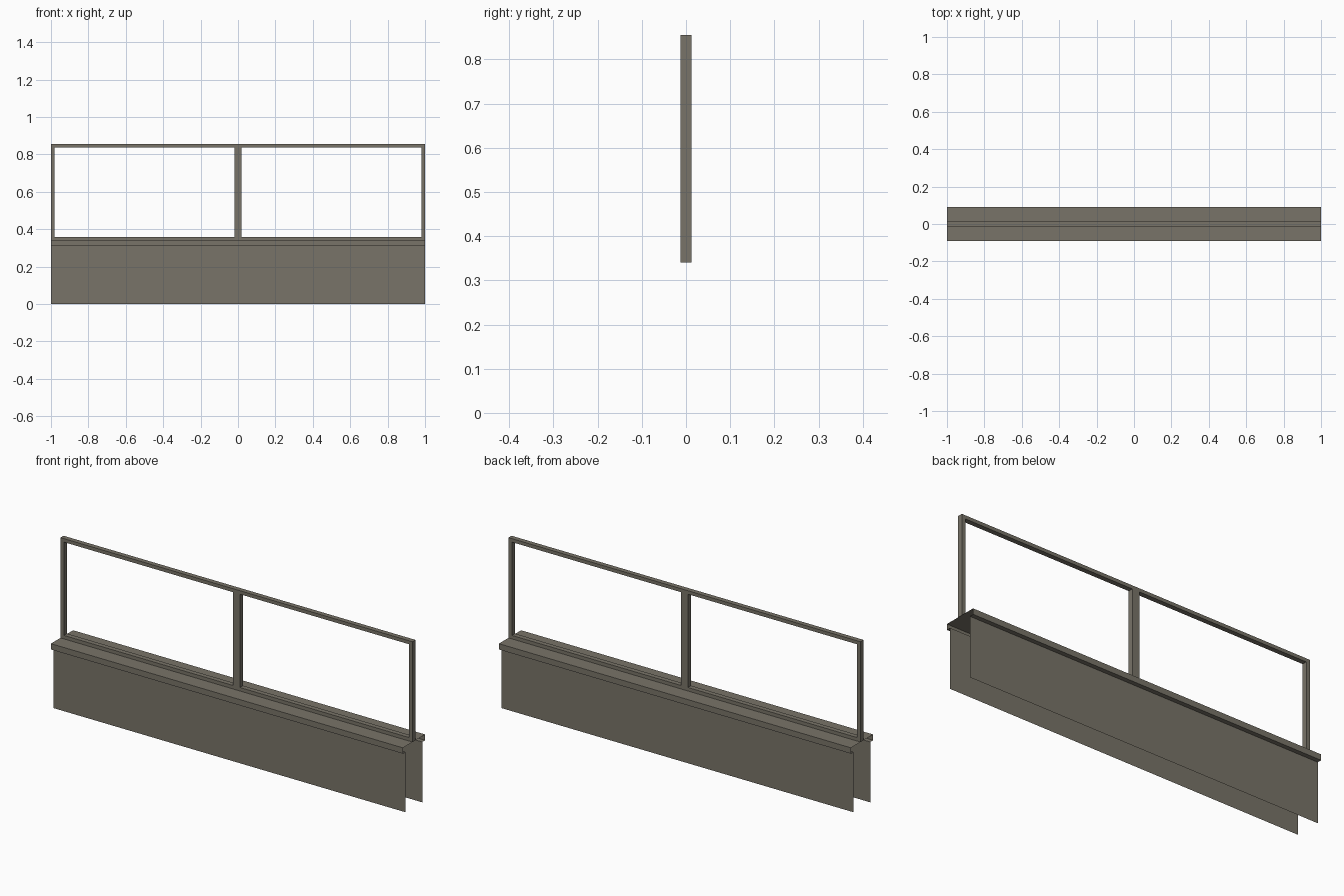
import bpy
import bmesh

if "Cube" in bpy.data.objects:
    bpy.data.objects.remove(bpy.data.objects["Cube"])

# single stone/metal grey
grey = bpy.data.materials.new("warm_grey")
grey.diffuse_color = (0.19, 0.174, 0.14, 1.0)
grey.use_nodes = True
grey.node_tree.nodes["Principled BSDF"].inputs["Base Color"].default_value = grey.diffuse_color

HALF = 1.0        # half length
CAP_Z = 0.34      # top of the coping
TOP_Z = 0.855     # top of the railing
BAR = 0.018       # railing bar thickness
DEPTH = 0.0125    # railing half depth


def finish(name, bm):
    bmesh.ops.recalc_face_normals(bm, faces=bm.faces)
    mesh = bpy.data.meshes.new(name)
    bm.to_mesh(mesh)
    bm.free()
    mesh.materials.append(grey)
    obj = bpy.data.objects.new(name, mesh)
    bpy.context.collection.objects.link(obj)
    return obj


def strip(name, profile):
    """Sweep an open (y, z) profile along x, leaving the ends open."""
    bm = bmesh.new()
    rows = [[bm.verts.new((x, y, z)) for y, z in profile] for x in (-HALF, HALF)]
    for i in range(len(profile) - 1):
        bm.faces.new((rows[0][i], rows[1][i], rows[1][i + 1], rows[0][i + 1]))
    return finish(name, bm)


def bar(name, x0, x1, z0, z1):
    bm = bmesh.new()
    bmesh.ops.create_cube(bm, size=1.0)
    for v in bm.verts:
        v.co = (x0 if v.co.x < 0 else x1,
                -DEPTH if v.co.y < 0 else DEPTH,
                z0 if v.co.z < 0 else z1)
    return finish(name, bm)


# two thin wall faces
for side, label in ((-1, "front"), (1, "back")):
    strip(label + "_wall", [(side * 0.067, 0.0), (side * 0.067, 0.31)])

# overhanging coping, open underneath and at the ends
strip("coping", [(-0.067, 0.31), (-0.09, 0.31), (-0.09, CAP_Z),
                 (0.09, CAP_Z), (0.09, 0.31), (0.067, 0.31)])

# railing: bottom and top rails, two end posts and a double middle post
bar("bottom_rail", -HALF, HALF, CAP_Z, CAP_Z + BAR)
bar("top_rail", -HALF, HALF, TOP_Z - BAR, TOP_Z)
for name, x0, x1 in (("left_post", -HALF, -HALF + 0.02),
                     ("middle_post", -0.02, 0.02),
                     ("right_post", HALF - 0.02, HALF)):
    bar(name, x0, x1, CAP_Z + BAR, TOP_Z - BAR)
